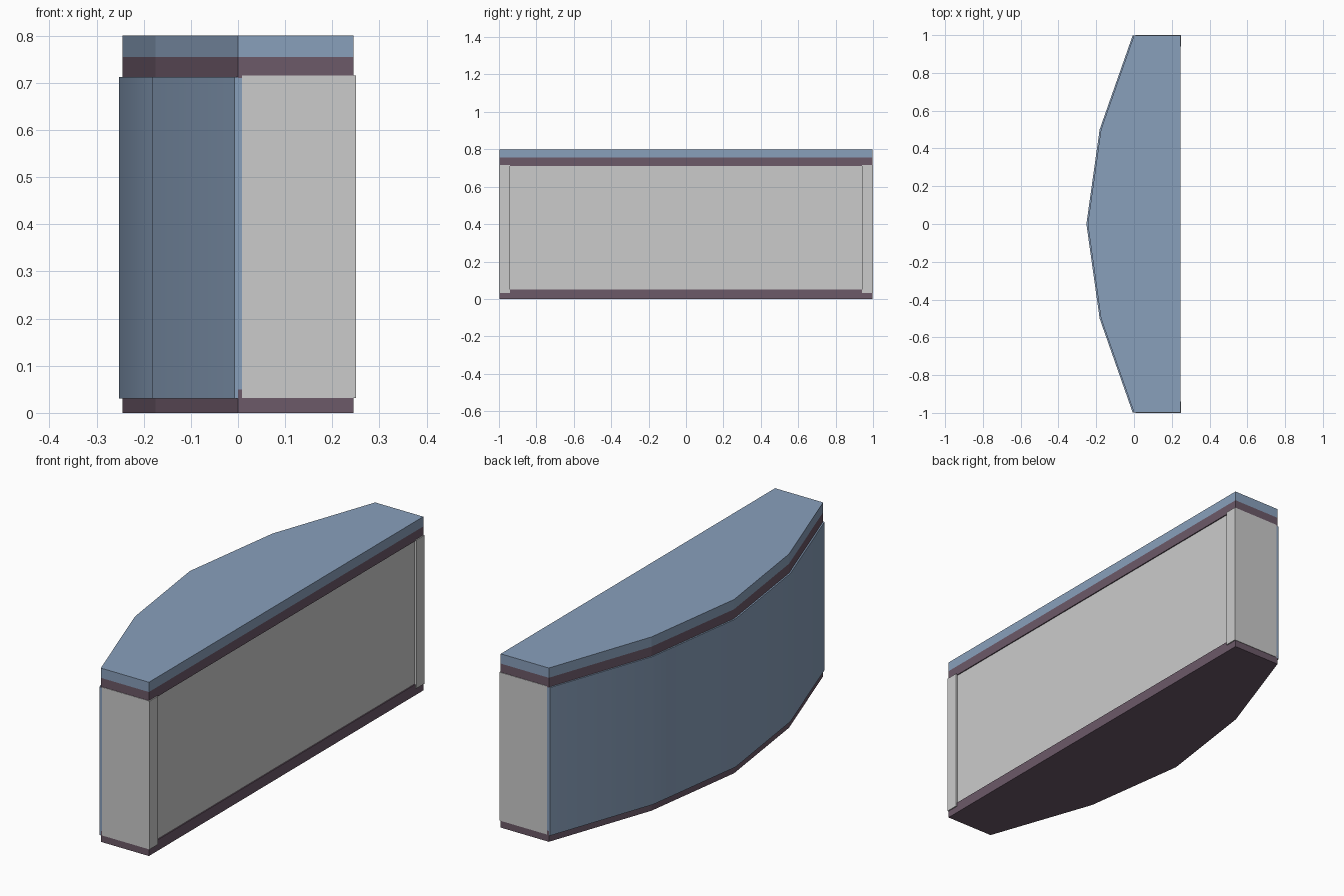
import bpy, bmesh

if "Cube" in bpy.data.objects:
    bpy.data.objects.remove(bpy.data.objects["Cube"])

BLUE = (0.25, 0.35, 0.50, 1)
PLUM = (0.15, 0.10, 0.14, 1)


def material(name, color):
    m = bpy.data.materials.new(name)
    m.diffuse_color = color
    m.use_nodes = True
    m.node_tree.nodes["Principled BSDF"].inputs["Base Color"].default_value = m.diffuse_color
    return m


def prism(name, outline, z0, z1, mat=None, smooth=False):
    """Extrude a flat xy outline from z0 up to z1."""
    bm = bmesh.new()
    face = bm.faces.new([bm.verts.new((x, y, z0)) for x, y in outline])
    new = bmesh.ops.extrude_face_region(bm, geom=[face])["geom"]
    bmesh.ops.translate(bm, vec=(0, 0, z1 - z0),
                        verts=[v for v in new if isinstance(v, bmesh.types.BMVert)])
    bmesh.ops.recalc_face_normals(bm, faces=bm.faces)
    me = bpy.data.meshes.new(name)
    bm.to_mesh(me)
    bm.free()
    ob = bpy.data.objects.new(name, me)
    bpy.context.collection.objects.link(ob)
    if mat:
        me.materials.append(mat)
    if smooth:
        bpy.ops.object.select_all(action='DESELECT')
        ob.select_set(True)
        bpy.context.view_layer.objects.active = ob
        bpy.ops.object.shade_smooth_by_angle(angle=0.6)
    return ob


blue = material("blue", BLUE)
plum = material("plum", PLUM)

# Bowed counter footprint
bow = [(0, -0.998), (-0.175, -0.5), (-0.245, 0), (-0.175, 0.5), (0, 0.998)]
footprint = bow + [(0.245, 0.998), (0.245, -0.998)]

# Stacked slabs
prism("base", footprint, 0, 0.05, plum)
prism("under_top", footprint, 0.71, 0.755, plum)
prism("counter_top", footprint, 0.755, 0.80, blue)

# Curved front panel
outer = [(x - 0.007, y) for x, y in bow]
inner = [(x + 0.008, y) for x, y in reversed(bow)]
prism("curved_front_panel", outer + inner, 0.03, 0.712, blue, smooth=True)

# Recessed back panel
prism("back_panel", [(0.225, -0.985), (0.24, -0.985), (0.24, 0.985), (0.225, 0.985)], 0.05, 0.71)

# End panels that wrap round onto the back
wrap = [(0.008, -1), (0.25, -1), (0.25, -0.94), (0.235, -0.94),
        (0.235, -0.985), (0.008, -0.985)]
for name, s in (("end_panel_front", 1), ("end_panel_rear", -1)):
    prism(name, [(x, y * s) for x, y in wrap], 0.032, 0.715)
